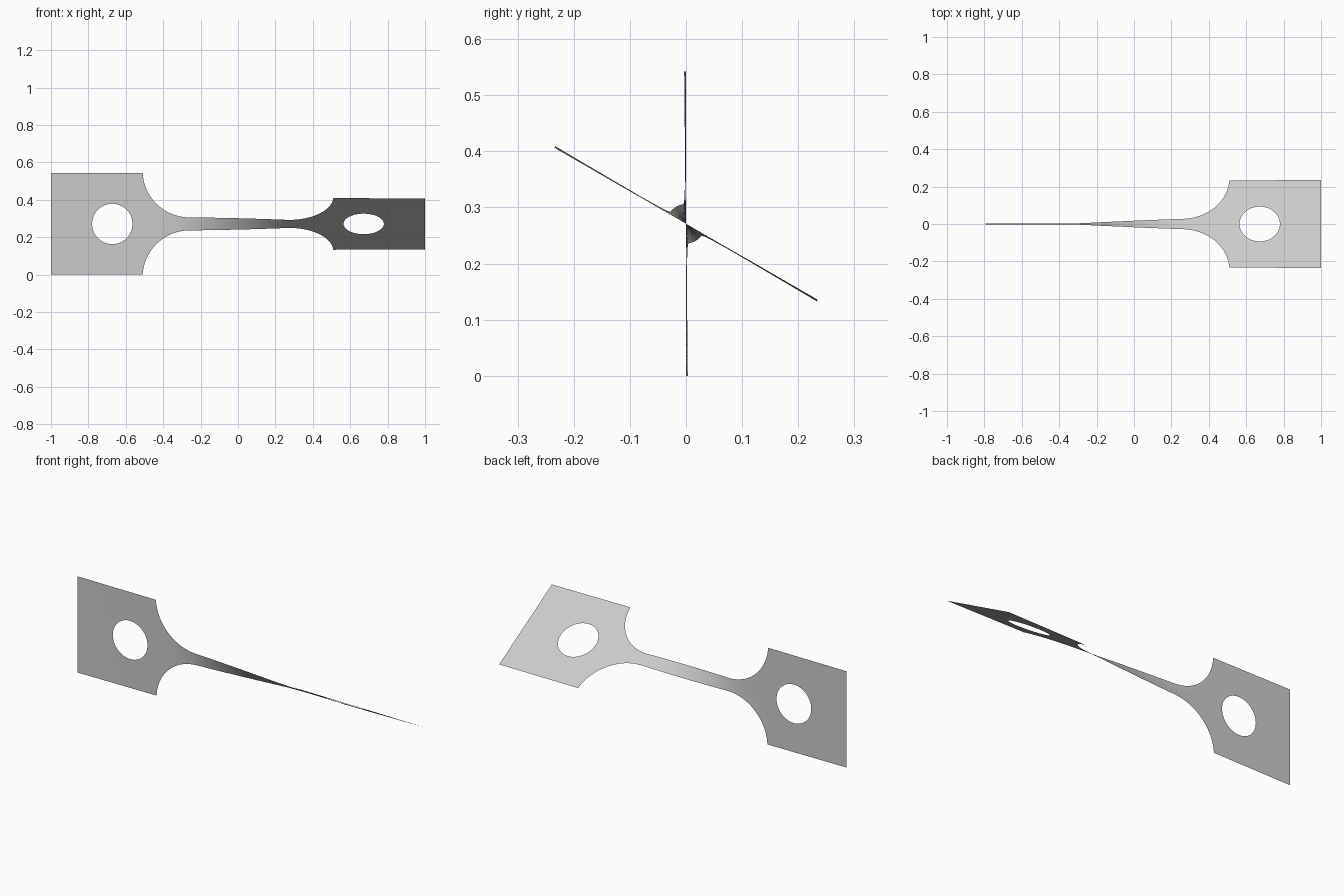
import bpy
import bmesh
from math import acos, cos, sin, pi, sqrt, radians

cube = bpy.data.objects.get("Cube")
if cube:
    bpy.data.objects.remove(cube, do_unlink=True)

TAB, NECK = 0.271, 0.035        # half widths
NECK_END, FILLET = 0.26, 0.25   # neck half length, fillet radius
HOLE_X, HOLE_R = 0.672, 0.108
TWIST = radians(60)
ROWS = 8                        # strips in each half of the width


def half_width(x):
    d = abs(x) - NECK_END
    if d <= 0:
        return NECK
    if d >= FILLET:
        return TAB
    return min(TAB, NECK + FILLET - sqrt(FILLET ** 2 - d * d))


def hole_half(x):
    d = abs(abs(x) - HOLE_X)
    return sqrt(HOLE_R ** 2 - d * d) if d < HOLE_R - 1e-6 else 0.0


def spread(a, b, n):
    return [a + (b - a) * i / n for i in range(n)]


# Stations along one end: outer tab, hole, inner tab, fillet
sweep = acos((NECK + FILLET - TAB) / FILLET)
corner = NECK_END + FILLET * sin(sweep)
end = spread(1, HOLE_X + HOLE_R, 5)
end += [HOLE_X + HOLE_R * cos(pi * i / 32) for i in range(32)]
end += spread(HOLE_X - HOLE_R, corner, 3)
end += [NECK_END + FILLET * sin(sweep * (1 - i / 20)) for i in range(20)]
stations = [-x for x in end] + spread(-NECK_END, NECK_END, 32) + [NECK_END] + end[::-1]

# Twist builds up fastest where the strip is narrow
angles = [0.0]
for a, b in zip(stations, stations[1:]):
    angles.append(angles[-1] + (b - a) / half_width((a + b) / 2) ** 2)
angles = [a * TWIST / angles[-1] for a in angles]

# Upper and lower bands, split around the holes and joined along the axis
bm = bmesh.new()
for side in (1, -1):
    columns = []
    for x, angle in zip(stations, angles):
        inner, outer = hole_half(x), half_width(x)
        column = []
        for i in range(ROWS + 1):
            r = side * (inner + (outer - inner) * i / ROWS)
            column.append(bm.verts.new((x, -r * sin(angle), TAB + r * cos(angle))))
        columns.append(column)
    for left, right in zip(columns, columns[1:]):
        for i in range(ROWS):
            quad = [left[i], right[i], right[i + 1], left[i + 1]]
            bm.faces.new(quad if side > 0 else quad[::-1])
bmesh.ops.remove_doubles(bm, verts=bm.verts, dist=1e-5)
for face in bm.faces:
    face.smooth = True

mesh = bpy.data.meshes.new("twisted_strip")
bm.to_mesh(mesh)
bm.free()
strip = bpy.data.objects.new("twisted_strip", mesh)
bpy.context.collection.objects.link(strip)

# Plain grey
grey = bpy.data.materials.new("light_grey")
grey.use_nodes = True
colour = (0.6, 0.6, 0.6, 1)
grey.diffuse_color = colour
grey.node_tree.nodes["Principled BSDF"].inputs["Base Color"].default_value = colour
mesh.materials.append(grey)
